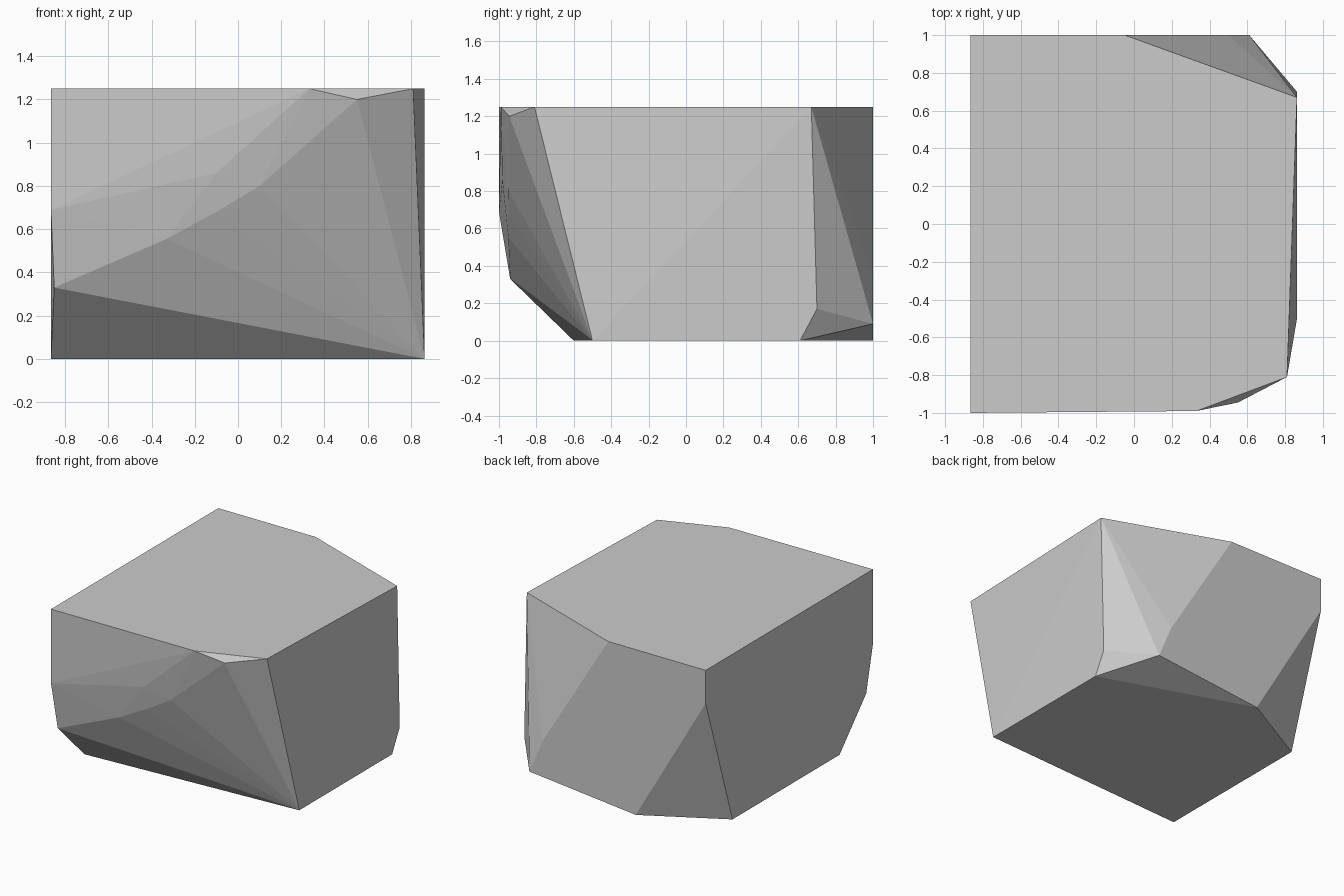
import bpy, bmesh

if "Cube" in bpy.data.objects:
    bpy.data.objects.remove(bpy.data.objects["Cube"])

L, R, H = -0.865, 0.863, 1.25   # left side, right side, height

# Outline of the flat top
top = [(L, -1), (L, 1), (-0.05, 1), (R, 0.67), (0.81, -0.81), (0.33, -0.99)]
# Outline of the flat bottom
bottom = [(L, -0.6), (L, 0.68), (-0.28, 1), (R, 0.61), (R, -0.5)]
# Chipped corners at the back
back = [(L, 1, 1.0), (0.5, 1, 0.35), (0.61, 1, 0.09), (R, 0.70, 0.17)]
# Worn diagonal ridges on the front: lower ridge, then upper ridge
front = [(-0.85, -0.94, 0.33), (-0.33, -0.95, 0.555), (-0.1, -0.949, 0.68),
         (0.1, -0.948, 0.80), (0.55, -0.945, 1.2),
         (L, -1, 0.69), (-0.1, -0.982, 0.86), (0.1, -0.984, 1.04)]

points = [(x, y, H) for x, y in top] + [(x, y, 0) for x, y in bottom] + back + front

# Faceted stone: the convex shell around the corner points
bm = bmesh.new()
for p in points:
    bm.verts.new(p)
result = bmesh.ops.convex_hull(bm, input=bm.verts[:])
loose = [v for v in bm.verts if not v.link_faces]
bmesh.ops.delete(bm, geom=loose, context='VERTS')
bmesh.ops.dissolve_limit(bm, angle_limit=0.005, verts=bm.verts[:], edges=bm.edges[:])
bmesh.ops.recalc_face_normals(bm, faces=bm.faces[:])
mesh = bpy.data.meshes.new("stone_block")
bm.to_mesh(mesh)
bm.free()

# Plain grey stone
grey = bpy.data.materials.new("stone_grey")
grey.diffuse_color = (0.6, 0.6, 0.6, 1)
grey.use_nodes = True
grey.node_tree.nodes["Principled BSDF"].inputs["Base Color"].default_value = grey.diffuse_color
mesh.materials.append(grey)
block = bpy.data.objects.new("stone_block", mesh)
bpy.context.collection.objects.link(block)
